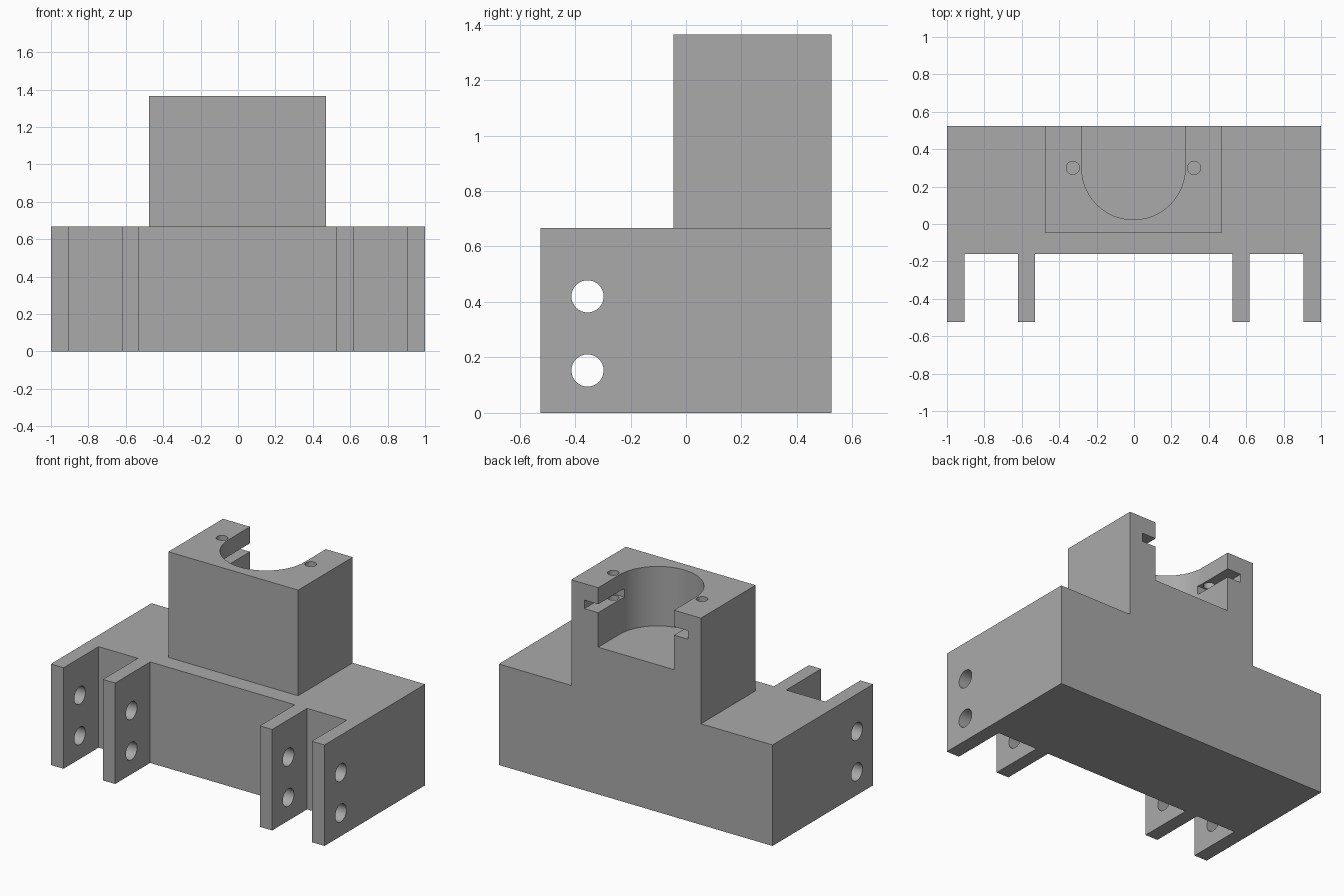
import bpy
import bmesh
from math import radians
from mathutils import Matrix, Vector

if "Cube" in bpy.data.objects:
    bpy.data.objects.remove(bpy.data.objects["Cube"])

GREY = (0.4, 0.4, 0.4, 1)
mat = bpy.data.materials.new("plain grey")
mat.use_nodes = True
mat.diffuse_color = GREY
mat.node_tree.nodes["Principled BSDF"].inputs["Base Color"].default_value = GREY

BACK, FRONT, WEB = 0.525, -0.525, -0.16
DECK, TOP, FLOOR = 0.667, 1.365, 0.972
SHIFT = -0.003          # tower sits slightly off centre
BORE_Y, BORE_R = 0.3, 0.277
OVER = 0.1              # cutter overshoot


def finish(name, bm):
    bmesh.ops.recalc_face_normals(bm, faces=bm.faces)
    mesh = bpy.data.meshes.new(name)
    bm.to_mesh(mesh)
    bm.free()
    mesh.materials.append(mat)
    obj = bpy.data.objects.new(name, mesh)
    bpy.context.collection.objects.link(obj)
    return obj


def prism(name, outline, z0, z1):
    """Extrude an xy outline from z0 to z1."""
    bm = bmesh.new()
    face = bm.faces.new([bm.verts.new((x, y, z0)) for x, y in outline])
    side = bmesh.ops.extrude_face_region(bm, geom=[face])["geom"]
    verts = [v for v in side if isinstance(v, bmesh.types.BMVert)]
    bmesh.ops.translate(bm, verts=verts, vec=(0, 0, z1 - z0))
    return finish(name, bm)


def box(name, x0, x1, y0, y1, z0, z1):
    return prism(name, [(x0, y0), (x1, y0), (x1, y1), (x0, y1)], z0, z1)


def rod(name, centre, radius, length, axis="Z"):
    bm = bmesh.new()
    turn = Matrix.Rotation(radians(90), 4, "Y") if axis == "X" else Matrix()
    bmesh.ops.create_cone(bm, cap_ends=True, segments=48, radius1=radius,
                          radius2=radius, depth=length,
                          matrix=Matrix.Translation(Vector(centre)) @ turn)
    return finish(name, bm)


def apply_boolean(target, other, operation):
    mod = target.modifiers.new(operation.title(), "BOOLEAN")
    mod.operation, mod.solver, mod.object = operation, "EXACT", other
    bpy.context.view_layer.objects.active = target
    bpy.ops.object.modifier_apply(modifier=mod.name)
    bpy.data.objects.remove(other)


# Base block with four hinge arms, as one plan outline
inner, arm_in, arm_out = 0.527, 0.617, 0.907
half = [(inner, WEB), (inner, FRONT), (arm_in, FRONT), (arm_in, WEB),
        (arm_out, WEB), (arm_out, FRONT), (1, FRONT), (1, BACK)]
left_half = [(-x if abs(x) == 1 else -x + SHIFT * (x < 0.7), y) for x, y in half]
body = prism("bracket_body", half + left_half[::-1], 0, DECK)

# Tower on the rear of the base
tower = box("tower", SHIFT - 0.474, SHIFT + 0.474, -0.045, BACK, DECK, TOP)
apply_boolean(body, tower, "UNION")

# U-shaped pocket, open to the top and back
apply_boolean(body, rod("pocket_cutter", (SHIFT, BORE_Y, (FLOOR + TOP + OVER) / 2),
                        BORE_R, TOP + OVER - FLOOR), "DIFFERENCE")
apply_boolean(body, box("pocket_back_cutter", SHIFT - BORE_R, SHIFT + BORE_R, BORE_Y,
                        BACK + OVER, FLOOR, TOP + OVER), "DIFFERENCE")

# Nut slots and screw holes either side of the pocket
for s in (-1, 1):
    xs = sorted((SHIFT + s * 0.2, SHIFT + s * 0.378))
    apply_boolean(body, box("slot_cutter", *xs, 0.255, BACK + OVER, 1.2, 1.256),
                  "DIFFERENCE")
    apply_boolean(body, rod("screw_cutter", (SHIFT + s * 0.324, BORE_Y,
                            (FLOOR + TOP + OVER) / 2), 0.035, TOP + OVER - FLOOR),
                  "DIFFERENCE")

# Pin holes through all the arms
for z in (0.153, 0.42):
    apply_boolean(body, rod("pin_cutter", (0, -0.355, z), 0.058, 2 + OVER, "X"),
                  "DIFFERENCE")

# Smooth the round walls, keep the edges crisp
bpy.ops.object.select_all(action="DESELECT")
body.select_set(True)
bpy.context.view_layer.objects.active = body
bpy.ops.object.shade_smooth_by_angle(angle=radians(30))
